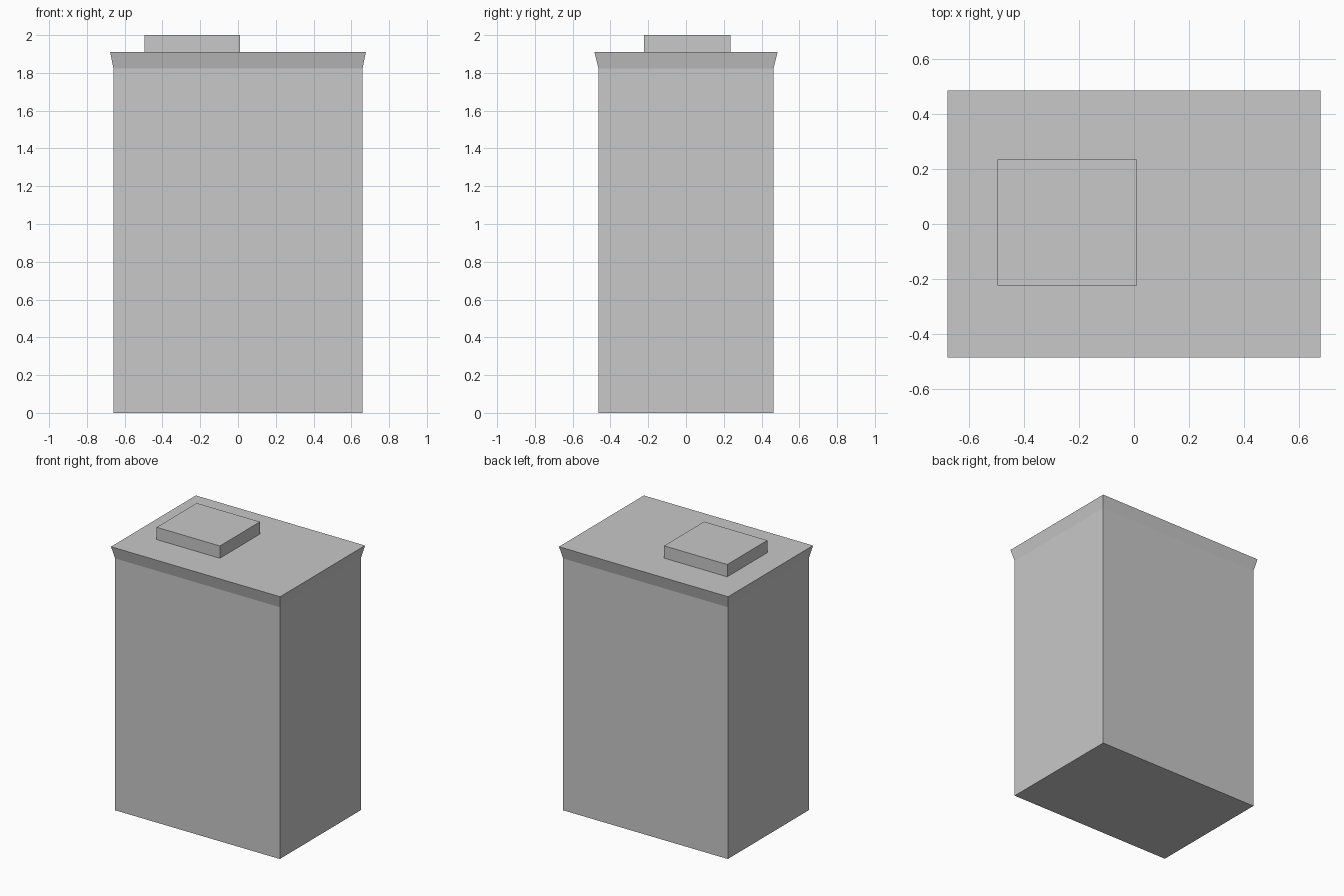
import bpy
import bmesh

cube = bpy.data.objects.get("Cube")
if cube:
    bpy.data.objects.remove(cube, do_unlink=True)

# Single plain grey
GREY = (0.58, 0.58, 0.58, 1.0)
grey = bpy.data.materials.new("plain_grey")
grey.use_nodes = True
grey.diffuse_color = GREY
grey.node_tree.nodes["Principled BSDF"].inputs["Base Color"].default_value = GREY


def rect_loft(name, rings, center=(0, 0)):
    """Closed block through stacked rectangles given as (half_x, half_y, z)."""
    bm = bmesh.new()
    loops = []
    for hx, hy, z in rings:
        corners = ((-hx, -hy), (hx, -hy), (hx, hy), (-hx, hy))
        loops.append([bm.verts.new((center[0] + x, center[1] + y, z)) for x, y in corners])
    for low, high in zip(loops, loops[1:]):
        for i in range(4):
            j = (i + 1) % 4
            bm.faces.new((low[i], low[j], high[j], high[i]))
    bm.faces.new(loops[0][::-1])
    bm.faces.new(loops[-1])
    mesh = bpy.data.meshes.new(name)
    bm.to_mesh(mesh)
    bm.free()
    mesh.materials.append(grey)
    obj = bpy.data.objects.new(name, mesh)
    bpy.context.collection.objects.link(obj)
    return obj


# Main block with its flared cornice
rect_loft("building_body", [(0.659, 0.463, 0), (0.659, 0.463, 1.822), (0.677, 0.485, 1.911)])

# Off-centre rooftop box
rect_loft("roof_box", [(0.253, 0.229, 1.911), (0.253, 0.229, 2.0)], center=(-0.242, 0.006))
